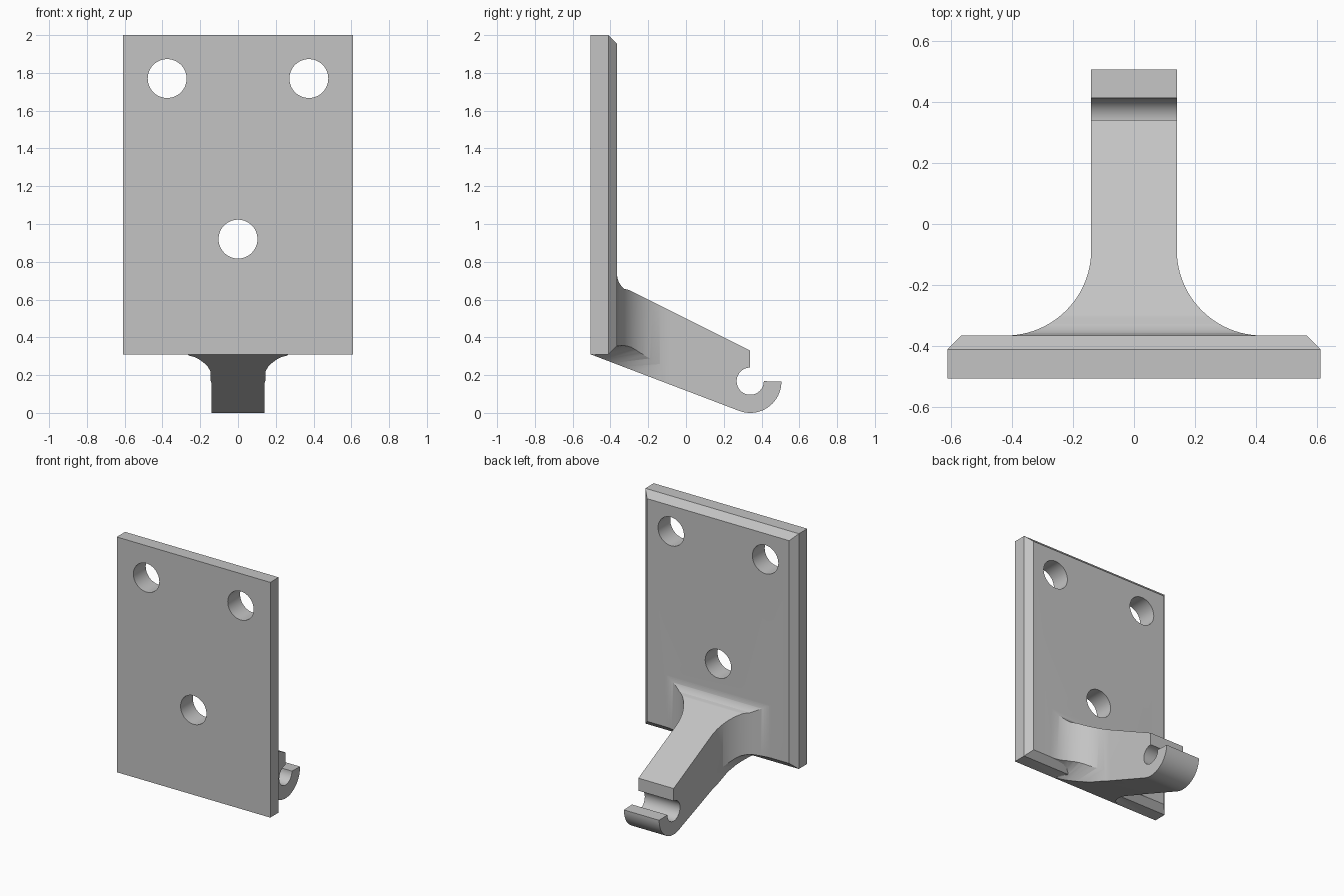
import bpy, bmesh
from math import cos, sin, radians
from mathutils import Vector

if "Cube" in bpy.data.objects:
    bpy.data.objects.remove(bpy.data.objects["Cube"])

grey = bpy.data.materials.new("light grey")
grey.use_nodes = True
colour = (0.55, 0.55, 0.55, 1)
grey.diffuse_color = colour
grey.node_tree.nodes["Principled BSDF"].inputs["Base Color"].default_value = colour


def arc(cx, cy, r, start, end, steps=20):
    angles = [radians(start + (end - start) * i / steps) for i in range(steps + 1)]
    return [(cx + r * cos(a), cy + r * sin(a)) for a in angles]


def prism(name, points, sweep):
    """Extrude a closed loop of 3D points along a vector."""
    bm = bmesh.new()
    face = bm.faces.new([bm.verts.new(p) for p in points])
    out = bmesh.ops.extrude_face_region(bm, geom=[face])
    moved = [v for v in out["geom"] if isinstance(v, bmesh.types.BMVert)]
    bmesh.ops.translate(bm, verts=moved, vec=Vector(sweep))
    bmesh.ops.recalc_face_normals(bm, faces=bm.faces)
    mesh = bpy.data.meshes.new(name)
    bm.to_mesh(mesh)
    bm.free()
    mesh.materials.append(grey)
    obj = bpy.data.objects.new(name, mesh)
    bpy.context.collection.objects.link(obj)
    return obj


def combine(obj, other, operation):
    mod = obj.modifiers.new(operation, "BOOLEAN")
    mod.operation, mod.solver, mod.object = operation, "EXACT", other
    bpy.context.view_layer.objects.active = obj
    bpy.ops.object.modifier_apply(modifier=mod.name)
    bpy.data.objects.remove(other)


def mirrored(half):
    return half + [(-x, v) for x, v in reversed(half)]


# Mounting plate with a chamfered back rim
FRONT, RIM, BACK, LOW = -0.505, -0.41, -0.365, 0.31
plate = prism("mounting_plate", [(-0.61, FRONT, LOW), (0.61, FRONT, LOW),
                                 (0.61, FRONT, 2), (-0.61, FRONT, 2)], (0, BACK - FRONT, 0))
bm = bmesh.new()
bm.from_mesh(plate.data)
rim = [e for e in bm.edges if all(v.co.y > RIM for v in e.verts)]
bmesh.ops.bevel(bm, geom=rim, offset=RIM * -1 + BACK, affect="EDGES", segments=1)
bm.to_mesh(plate.data)
bm.free()

# Arm side outline: sloping underside, rounded hook, pin slot, top fillet
side = [(FRONT, LOW)]
side += arc(0.34, 0.165, 0.165, 249, 360)
side += arc(0.34, 0.168, 0.072, 0, -270, 32)
side += [(0.34, 0.33), (-0.302, 0.651)]
side += arc(-0.265, 0.735, 0.1, 237, 180, 10)[1:]
side += [(-0.45, 0.74), (-0.45, 0.4)]
arm = prism("hook_arm", [(-0.5, y, z) for y, z in side], (1, 0, 0))

# Flare seen from above, widening towards the plate
flare = [(0.24, -0.52), (0.3, -0.42)] + arc(0.42, -0.085, 0.28, 270, 180, 24) + [(0.14, 0.6)]
flare_cutter = prism("flare_cutter", [(x, y, -0.5) for x, y in mirrored(flare)], (0, 0, 2))
combine(arm, flare_cutter, "INTERSECT")

# Undercut that trims the lower edge of the flare
under = [(0.145, -0.4), (0.145, 0.19), (0.16, 0.235), (0.18, 0.27), (0.205, 0.303),
         (0.23, 0.326), (0.26, 0.34), (0.3, 0.349), (0.45, 0.356), (0.45, 1.3)]
under_cutter = prism("under_cutter",
                     [(x, BACK - 0.4, z - 0.12) for x, z in mirrored(under)], (0, 1.4, 0.42))
combine(arm, under_cutter, "INTERSECT")
combine(plate, arm, "UNION")

# Three screw holes
for x, z in [(-0.375, 1.77), (0.375, 1.77), (0, 0.92)]:
    ring = arc(x, z, 0.103, 0, 360, 48)[:-1]
    combine(plate, prism("screw_hole", [(a, -0.7, b) for a, b in ring], (0, 0.5, 0)), "DIFFERENCE")

plate.name = "wall_hook_bracket"
bpy.ops.object.select_all(action="DESELECT")
plate.select_set(True)
bpy.context.view_layer.objects.active = plate
bpy.ops.object.shade_smooth_by_angle(angle=radians(25))
